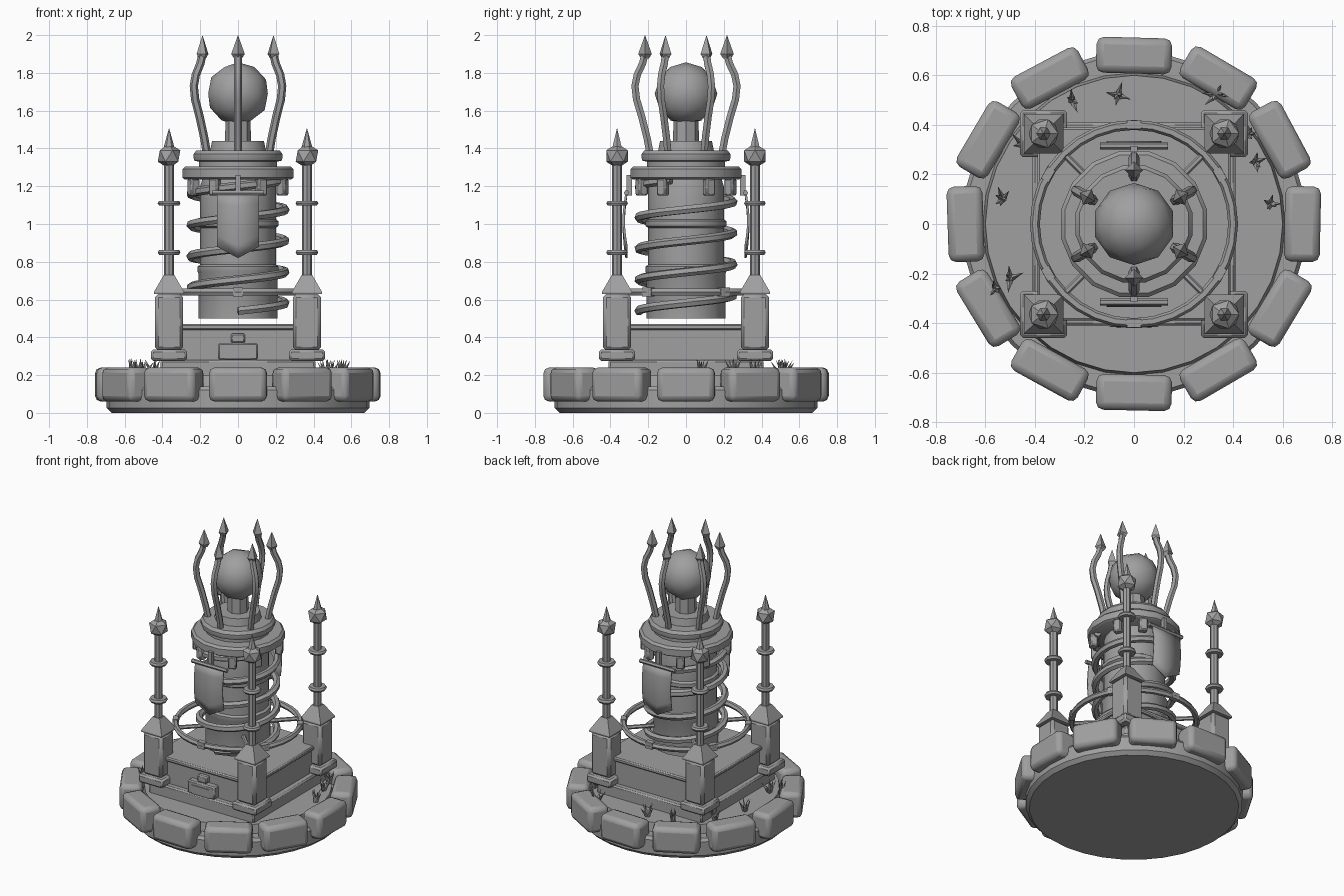
import bpy, bmesh, math, random
from mathutils import Vector, Matrix

if "Cube" in bpy.data.objects:
    bpy.data.objects.remove(bpy.data.objects["Cube"])

random.seed(4)
stone = bpy.data.materials.new("grey_stone")
stone.diffuse_color = (0.35, 0.35, 0.35, 1)
stone.use_nodes = True
stone.node_tree.nodes["Principled BSDF"].inputs["Base Color"].default_value = stone.diffuse_color


def finish(ob, name, smooth=True, bevel=0, segs=1):
    ob.name = name
    ob.data.materials.clear()
    ob.data.materials.append(stone)
    bpy.ops.object.select_all(action='DESELECT')
    ob.select_set(True)
    bpy.context.view_layer.objects.active = ob
    if smooth:
        bpy.ops.object.shade_smooth_by_angle(angle=math.radians(35))
    if bevel:
        m = ob.modifiers.new("bevel", 'BEVEL')
        m.width, m.segments = bevel, segs
    return ob


def from_bmesh(name, bm, **kw):
    bmesh.ops.recalc_face_normals(bm, faces=bm.faces)
    me = bpy.data.meshes.new(name)
    bm.to_mesh(me)
    bm.free()
    ob = bpy.data.objects.new(name, me)
    bpy.context.collection.objects.link(ob)
    return finish(ob, name, **kw)


def box(name, loc, size, rot=0, **kw):
    bm = bmesh.new()
    bmesh.ops.create_cube(bm, size=1)
    bmesh.ops.scale(bm, vec=size, verts=bm.verts)
    ob = from_bmesh(name, bm, **kw)
    ob.location, ob.rotation_euler.z = loc, rot
    return ob


def lathe(name, profile, sides, loc=(0, 0, 0), turn=0, **kw):
    """Closed solid of revolution from (radius, z) points."""
    bm = bmesh.new()
    rings = []
    for r, z in profile:
        rings.append([bm.verts.new((r * math.cos(turn + math.tau * i / sides),
                                    r * math.sin(turn + math.tau * i / sides), z))
                      for i in range(sides)])
    for a, b in zip(rings, rings[1:]):
        for i in range(sides):
            j = (i + 1) % sides
            bm.faces.new((a[i], a[j], b[j], b[i]))
    bm.faces.new(rings[0])
    bm.faces.new(rings[-1])
    ob = from_bmesh(name, bm, **kw)
    ob.location = loc
    return ob


def tube(name, pts, radius, res=1, cyclic=False):
    cu = bpy.data.curves.new(name, 'CURVE')
    cu.dimensions = '3D'
    cu.bevel_depth, cu.bevel_resolution, cu.use_fill_caps = radius, res, True
    sp = cu.splines.new('POLY')
    sp.points.add(len(pts) - 1)
    for p, co in zip(sp.points, pts):
        p.co = (*co, 1)
    sp.use_cyclic_u = cyclic
    ob = bpy.data.objects.new(name, cu)
    bpy.context.collection.objects.link(ob)
    bpy.ops.object.select_all(action='DESELECT')
    ob.select_set(True)
    bpy.context.view_layer.objects.active = ob
    bpy.ops.object.convert(target='MESH')
    return finish(bpy.context.object, name)


def polar(r, a, z):
    return Vector((r * math.cos(a), r * math.sin(a), z))


# Round base with an upper tier
lathe("base_disc", [(0.67, 0), (0.695, 0.025), (0.695, 0.12), (0.68, 0.14),
                    (0.61, 0.14), (0.60, 0.20)], 32)

# Ring of rounded stones
for i in range(12):
    a = math.tau * i / 12
    box("rim_stone", polar(0.68, a, 0.15), (0.145, 0.305, 0.18),
        a + random.uniform(-0.04, 0.04), bevel=0.03, segs=2)

# Square plinth
box("plinth_step", (0, 0, 0.235), (0.82, 0.82, 0.09), bevel=0.01)
box("plinth_block", (0, 0, 0.36), (0.74, 0.74, 0.17))
box("plinth_lip", (0, 0, 0.455), (0.78, 0.78, 0.03), bevel=0.008)

# Small chest on the front step
box("chest_body", (0, -0.385, 0.325), (0.21, 0.06, 0.09), bevel=0.008)
box("chest_panel", (0, -0.414, 0.315), (0.14, 0.012, 0.06))
box("chest_handle", (0, -0.385, 0.395), (0.075, 0.04, 0.05), bevel=0.008)

# Four corner pillars with finials
q = math.sqrt(2)
for sx in (-1, 1):
    for sy in (-1, 1):
        x, y = 0.365 * sx, 0.365 * sy
        box("pillar_foot", (x, y, 0.305), (0.19, 0.19, 0.06), bevel=0.012)
        box("pillar_shaft", (x, y, 0.48), (0.15, 0.15, 0.30), bevel=0.018)
        lathe("pillar_cap", [(0.08 * q, 0.63), (0.08 * q, 0.64), (0.028 * q, 0.73)],
              4, (x, y, 0), math.pi / 4, smooth=False)
        lathe("pillar_rod", [(0.027, 0.70), (0.027, 1.32)], 8, (x, y, 0), smooth=False)
        for z in (0.85, 1.11):
            lathe("rod_ring", [(0.03, z - 0.013), (0.053, z - 0.013), (0.06, z),
                               (0.053, z + 0.013), (0.03, z + 0.013)], 10, (x, y, 0))
        bm = bmesh.new()
        bmesh.ops.create_icosphere(bm, subdivisions=1, radius=0.067)
        from_bmesh("finial_gem", bm, smooth=False).location = (x, y, 1.36)
        lathe("finial_spike", [(0.033, 1.39), (0.001, 1.505)], 6, (x, y, 0), smooth=False)

# Central column with bands
lathe("column", [(0.21, 0.50), (0.21, 0.74), (0.215, 0.75), (0.215, 0.775), (0.20, 0.785),
                 (0.20, 0.98), (0.215, 0.99), (0.215, 1.015), (0.20, 1.025),
                 (0.20, 1.20), (0.185, 1.25)], 16)

# Coil climbing the column
n = 96
tube("coil", [polar(0.25, -math.pi / 2 + 4.2 * math.tau * i / n, 0.54 + 0.165 * 4.2 * i / n)
              for i in range(n + 1)], 0.024)

# Wide hoop with spokes and clamps
tube("hoop", [polar(0.40, math.tau * i / 32, 0.64) for i in range(32)], 0.02, 1, True)
for i in range(4):
    a = math.pi / 4 + i * math.pi / 2
    tube("hoop_spoke", [polar(0.19, a, 0.64), polar(0.40, a, 0.64)], 0.014)
for i in range(6):
    a = math.pi / 6 + i * math.pi / 3
    box("hoop_clamp", polar(0.40, a, 0.64), (0.035, 0.055, 0.045), a)

# Stacked collars
lathe("collar", [(0.285, 1.235), (0.30, 1.245), (0.30, 1.29), (0.285, 1.305), (0.21, 1.305),
                 (0.21, 1.33), (0.235, 1.335), (0.24, 1.35), (0.24, 1.37), (0.225, 1.39),
                 (0.15, 1.39), (0.14, 1.44)], 16, turn=math.pi / 16)
for i in range(4):
    for d in (-27.5, 27.5):
        a = i * math.pi / 2 + math.radians(d)
        box("collar_bracket", polar(0.265, a, 1.195), (0.05, 0.055, 0.09), a, bevel=0.008)

# Orb on its pedestal
lathe("orb_pedestal", [(0.07, 1.42), (0.065, 1.57)], 8)
bm = bmesh.new()
bmesh.ops.create_icosphere(bm, subdivisions=2, radius=0.166)
from_bmesh("orb", bm).location = (0, 0, 1.69)

# Six curved prongs with arrow tips
path = [(0.19, 1.37), (0.205, 1.45), (0.235, 1.57), (0.262, 1.66), (0.27, 1.73),
        (0.258, 1.79), (0.23, 1.85), (0.217, 1.90)]
for i in range(6):
    a = math.pi / 6 + i * math.pi / 3
    tube("prong", [polar(r, a, z) for r, z in path], 0.022)
    lathe("prong_tip", [(0.02, 1.875), (0.036, 1.90), (0.001, 1.998)], 4,
          polar(0.217, a, 0), a, smooth=False)

# Front and back pointed banners on bars
for s in (-1, 1):
    bm = bmesh.new()
    rows = []
    for i in range(6):
        t = i / 5
        y = s * (0.315 + 0.015 * math.sin(t * math.pi))
        rows.append([bm.verts.new((x, y, 1.165 - t * (0.285 if x else 0.345)))
                     for x in (-0.11, 0, 0.11)])
    for a, b in zip(rows, rows[1:]):
        for k in (0, 1):
            bm.faces.new((a[k], a[k + 1], b[k + 1], b[k]))
    cloth = from_bmesh("banner", bm)
    m = cloth.modifiers.new("thickness", 'SOLIDIFY')
    m.thickness, m.offset = 0.012, 0
    tube("banner_bar", [(-0.137, s * 0.315, 1.165), (0.137, s * 0.315, 1.165)], 0.014)
    box("banner_hanger", (0, s * 0.30, 1.205), (0.028, 0.028, 0.11))

# Grass tufts on the base
for gx, gy in [(-0.065, 0.52), (-0.25, 0.50), (-0.53, 0.10), (0.55, 0.08), (0.49, 0.25),
               (0.33, 0.52), (-0.50, -0.22), (-0.56, -0.26), (-0.45, 0.32), (0.46, 0.36)]:
    bm = bmesh.new()
    for k in range(6):
        rot = Matrix.Rotation(math.tau * k / 6 + random.random(), 4, 'Z') @ \
            Matrix.Rotation(random.uniform(0.15, 0.7), 4, 'Y')
        bmesh.ops.create_cone(bm, segments=4, radius1=0.015, radius2=0, depth=0.1,
                              cap_ends=True,
                              matrix=rot @ Matrix.Translation((0, 0, 0.045)))
    from_bmesh("grass_tuft", bm, smooth=False).location = (gx, gy, 0.195)
